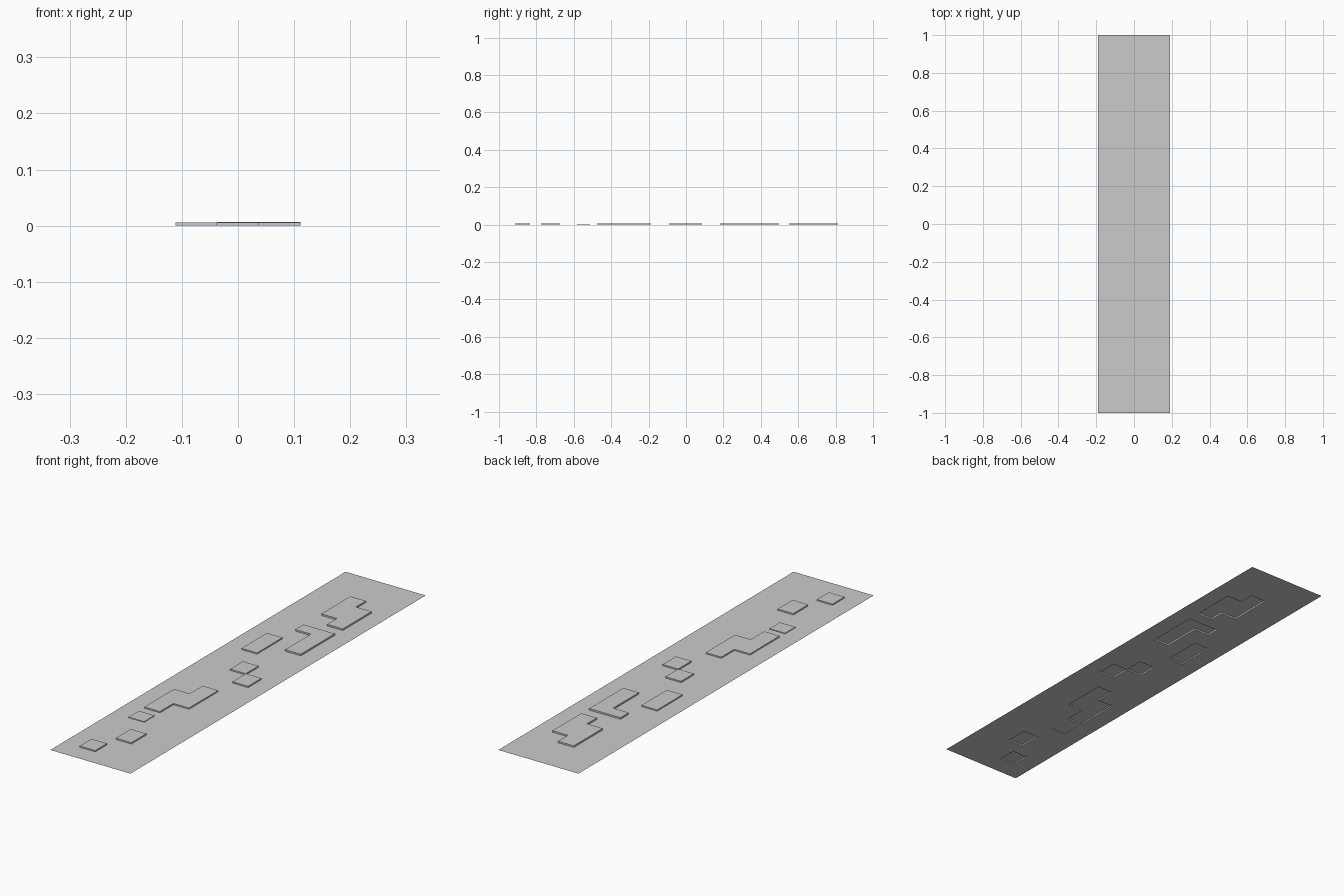
import bpy
import bmesh

if "Cube" in bpy.data.objects:
    bpy.data.objects.remove(bpy.data.objects["Cube"])

HALF_W, HALF_L, C, O = 0.19, 1.0, 0.111, 0.037
COLS = [-C, -O, O, C]

# Raised pads: height, then (column, y start, y end) strips
PADS = [
    (0.0055, [(0, -0.914, -0.834)]),
    (0.006, [(1, -0.775, -0.674)]),
    (0.003, [(0, -0.583, -0.513)]),
    (0.0055, [(0, -0.476, -0.275), (1, -0.385, -0.187)]),
    (0.006, [(1, 0.0, 0.086)]),
    (0.006, [(2, -0.09, 0.0)]),
    (0.0055, [(0, 0.182, 0.354)]),
    (0.007, [(1, 0.441, 0.497), (2, 0.267, 0.497)]),
    (0.007, [(1, 0.617, 0.813), (2, 0.551, 0.746)]),
]

xs = [-HALF_W] + COLS + [HALF_W]
ys = sorted({-HALF_L, HALF_L} | {y for _, strips in PADS for s in strips for y in s[1:]})


def height(i, j):
    """Height of the grid cell in column i, row j."""
    if not (0 <= i < len(xs) - 1 and 0 <= j < len(ys) - 1):
        return 0.0
    y = (ys[j] + ys[j + 1]) / 2
    for h, strips in PADS:
        if any(col == i - 1 and a < y < b for col, a, b in strips):
            return h
    return 0.0


bm = bmesh.new()


def quad(*pts):
    bm.faces.new([bm.verts.new(p) for p in pts])


# Thin sheet stepped up into pads, open from below
for i in range(len(xs) - 1):
    for j in range(len(ys) - 1):
        x0, x1, y0, y1 = xs[i], xs[i + 1], ys[j], ys[j + 1]
        h = height(i, j)
        quad((x0, y0, h), (x1, y0, h), (x1, y1, h), (x0, y1, h))
        # Step walls, facing away from the higher cell
        for a, b, n in (((x0, y0), (x1, y0), (i, j - 1)),
                        ((x1, y0), (x1, y1), (i + 1, j)),
                        ((x1, y1), (x0, y1), (i, j + 1)),
                        ((x0, y1), (x0, y0), (i - 1, j))):
            low = height(*n)
            if h > low:
                quad((*a, low), (*b, low), (*b, h), (*a, h))

bmesh.ops.remove_doubles(bm, verts=bm.verts, dist=1e-5)
# Clear the grid lines inside flat areas
bmesh.ops.dissolve_limit(bm, angle_limit=0.01, verts=bm.verts, edges=bm.edges)
bmesh.ops.triangulate(bm, faces=[f for f in bm.faces if len(f.verts) > 4])

mesh = bpy.data.meshes.new("embossed_panel")
bm.to_mesh(mesh)
bm.free()
panel = bpy.data.objects.new("embossed_panel", mesh)
bpy.context.collection.objects.link(panel)
